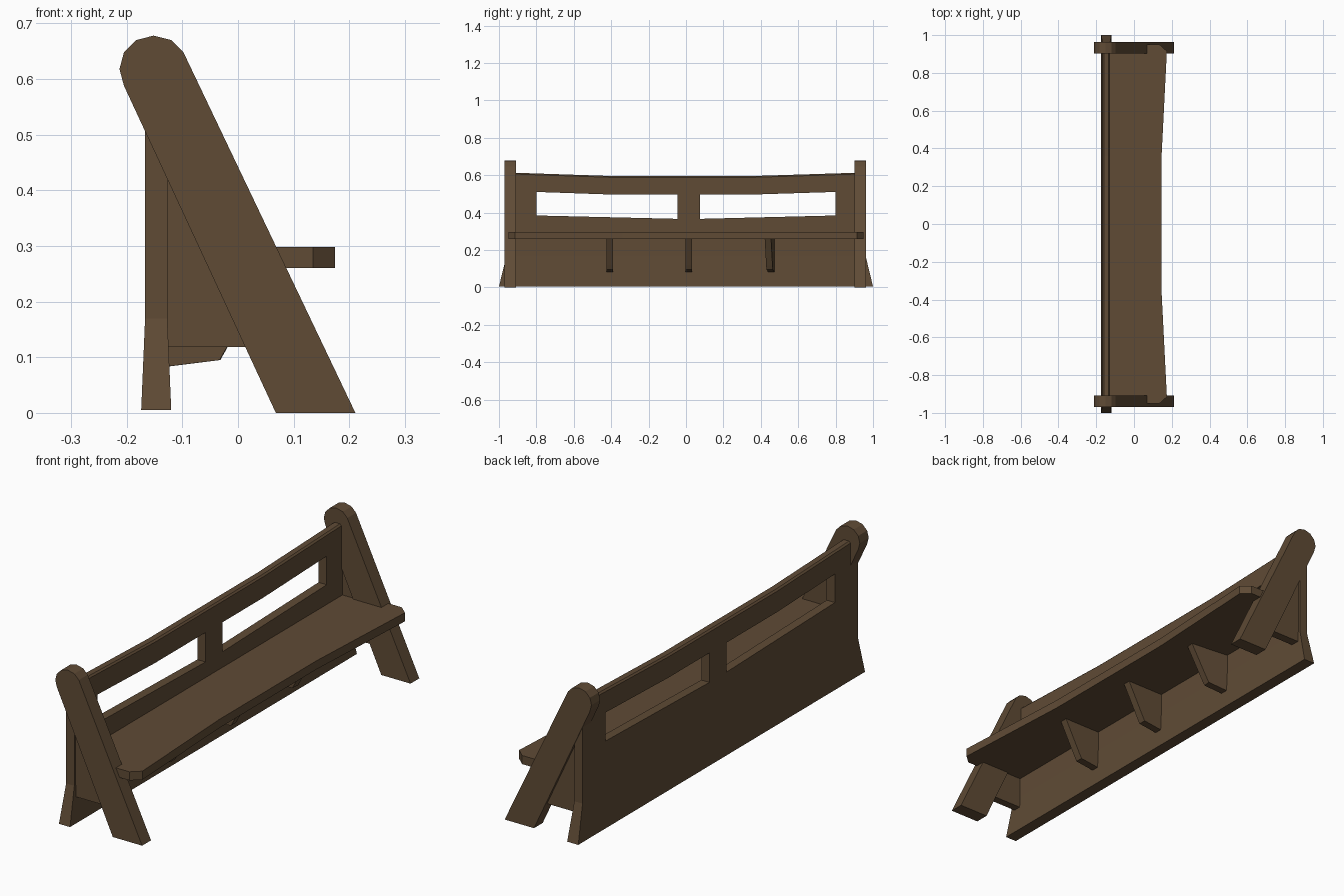
import bpy, bmesh, math
from mathutils import Vector

if "Cube" in bpy.data.objects:
    bpy.data.objects.remove(bpy.data.objects["Cube"])

wood = bpy.data.materials.new("brown wood")
wood.diffuse_color = (0.115, 0.070, 0.036, 1)
wood.use_nodes = True
wood.node_tree.nodes["Principled BSDF"].inputs["Base Color"].default_value = wood.diffuse_color


def prism(name, pts, axis, lo, hi, edit=None):
    """Extrude a flat outline along one axis between lo and hi."""
    def place(p, t):
        v = list(p)
        v.insert(axis, t)
        return Vector(v)
    bm = bmesh.new()
    a = [bm.verts.new(place(p, lo)) for p in pts]
    b = [bm.verts.new(place(p, hi)) for p in pts]
    n = len(pts)
    bm.faces.new(a)
    bm.faces.new(b)
    for i in range(n):
        j = (i + 1) % n
        bm.faces.new((a[i], a[j], b[j], b[i]))
    bmesh.ops.recalc_face_normals(bm, faces=bm.faces)
    if edit:
        edit(bm)
        bmesh.ops.recalc_face_normals(bm, faces=bm.faces)
    me = bpy.data.meshes.new(name)
    bm.to_mesh(me)
    bm.free()
    me.materials.append(wood)
    ob = bpy.data.objects.new(name, me)
    bpy.context.collection.objects.link(ob)
    return ob


# Slanted end legs with rounded tops
leg = [(0.068, 0), (0.211, 0), (-0.098, 0.648), (-0.12, 0.67), (-0.152, 0.678),
       (-0.183, 0.67), (-0.205, 0.648), (-0.213, 0.618), (-0.205, 0.588)]
prism("left_leg", leg, 1, -0.97, -0.908)
prism("right_leg", leg, 1, 0.902, 0.963)

# Fillers between the legs and the back panel
filler = [(-0.13, 0.118), (0.03, 0.118), (-0.10, 0.42), (-0.13, 0.42)]
prism("left_filler", filler, 1, -0.95, -0.915)
prism("right_filler", filler, 1, 0.91, 0.95)

# Seat with hollowed front edge and clipped corners
half = [(-0.13, 0.95), (0.135, 0.95), (0.174, 0.915), (0.145, 0.34)]
prism("seat", half + [(x, -y) for x, y in reversed(half)], 2, 0.26, 0.298)


# Back panel: flared foot and chamfered top rail
def shape_back(bm):
    foot = min(bm.faces, key=lambda f: f.calc_center_median().z)
    new = bmesh.ops.extrude_discrete_faces(bm, faces=[foot])["faces"][0]
    for v in new.verts:
        v.co = (-0.174 if v.co.x < -0.147 else -0.12, math.copysign(1, v.co.y), 0.005)
    bmesh.ops.remove_doubles(bm, verts=bm.verts, dist=1e-5)
    top = [e for e in bm.edges if all(v.co.z > 0.58 for v in e.verts)
           and abs(e.verts[0].co.x - e.verts[1].co.x) < 1e-4]
    bmesh.ops.bevel(bm, geom=top, offset=0.007, segments=1, affect='EDGES')


back = prism("back_panel", [(-0.96, 0.17), (0.96, 0.17), (0.96, 0.615),
                            (0.36, 0.596), (-0.4, 0.596), (-0.96, 0.615)],
             0, -0.167, -0.127, shape_back)

# Two long openings cut through the back
openings = [[(-0.80, 0.385), (-0.045, 0.367), (-0.045, 0.497), (-0.4, 0.497), (-0.80, 0.511)],
            [(0.80, 0.385), (0.075, 0.367), (0.075, 0.497), (0.36, 0.497), (0.80, 0.511)]]
for i, pts in enumerate(openings):
    cutter = prism("opening_cutter_%d" % i, pts, 0, -0.3, 0.0)
    cutter.hide_render = True
    mod = back.modifiers.new("opening", 'BOOLEAN')
    mod.object = cutter
    mod.operation = 'DIFFERENCE'
    mod.solver = 'EXACT'
    bpy.context.view_layer.objects.active = back
    bpy.ops.object.modifier_apply(modifier=mod.name)
    bpy.data.objects.remove(cutter)

# Three brackets under the seat, the last one a little askew
bracket = [(0, 0.083), (0.097, 0.095), (0.11, 0.118), (0.185, 0.262), (0, 0.262)]
for i, (y, turn) in enumerate([(-0.408, 0), (0.015, 0), (0.457, 6)]):
    ob = prism("seat_bracket_%d" % i, bracket, 1, -0.017, 0.017)
    ob.location = (-0.13, y, 0)
    ob.rotation_euler.z = math.radians(-turn)
